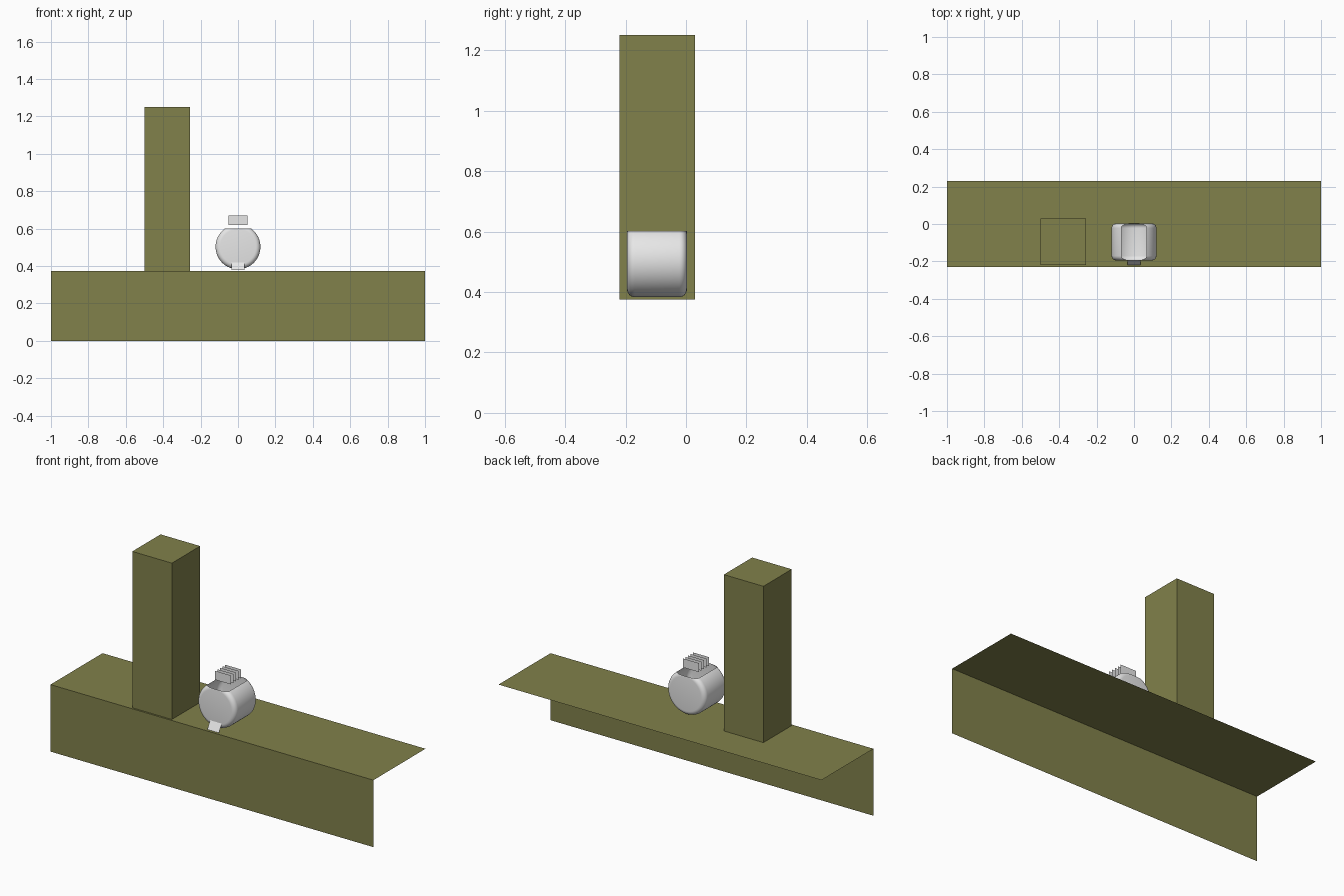
import bpy, bmesh, math

if "Cube" in bpy.data.objects:
    bpy.data.objects.remove(bpy.data.objects["Cube"])


def material(name, rgb):
    m = bpy.data.materials.new(name)
    m.diffuse_color = (*rgb, 1)
    m.use_nodes = True
    m.node_tree.nodes["Principled BSDF"].inputs["Base Color"].default_value = m.diffuse_color
    return m


olive = material("olive", (0.22, 0.22, 0.07))
grey = material("light grey", (0.8, 0.8, 0.8))


def build(name, bm, mat):
    me = bpy.data.meshes.new(name)
    bm.to_mesh(me)
    bm.free()
    me.materials.append(mat)
    ob = bpy.data.objects.new(name, me)
    bpy.context.collection.objects.link(ob)
    return ob


def sheet(bm, pts):
    bm.faces.new([bm.verts.new(p) for p in pts])


# Ledge: front sheet and top sheet, open behind and below
H = 0.375
bm = bmesh.new()
sheet(bm, [(-1, -.23, 0), (1, -.23, 0), (1, -.23, H), (-1, -.23, H)])
sheet(bm, [(-1, -.23, H), (1, -.23, H), (1, .23, H), (-1, .23, H)])
bmesh.ops.remove_doubles(bm, verts=bm.verts, dist=1e-5)
build("ledge", bm, olive)

# Post standing on the ledge, without a bottom face
bm = bmesh.new()
bmesh.ops.create_cube(bm, size=1)
for v in bm.verts:
    v.co.x = -0.378 + v.co.x * 0.245
    v.co.y = -0.095 + v.co.y * 0.25
    v.co.z = H + (v.co.z + 0.5) * (1.25 - H)
bm.normal_update()
bmesh.ops.delete(bm, geom=[f for f in bm.faces if f.normal.z < -0.5], context='FACES_ONLY')
build("post", bm, olive)

# Pot: drum lying along y with rounded rims, cut flat and open at the top
R, ROUND, CZ, Y0, Y1, N = 0.12, 0.025, 0.503, -0.195, 0.003, 64
arc = [(ROUND * (1 - math.sin(a)), R - ROUND * (1 - math.cos(a)))
       for a in [math.pi / 2 * (1 - i / 6) for i in range(7)]]
sections = [(Y0 + d, r) for d, r in arc] + [(Y1 - d, r) for d, r in reversed(arc)]
bm = bmesh.new()
rings = [[bm.verts.new((r * math.sin(t), y, CZ + r * math.cos(t)))
          for t in [2 * math.pi * k / N for k in range(N)]] for y, r in sections]
for a, b in zip(rings, rings[1:]):
    for k in range(N):
        bm.faces.new([a[k], a[(k + 1) % N], b[(k + 1) % N], b[k]])
bm.faces.new(rings[0])
bm.faces.new(rings[-1])
bmesh.ops.recalc_face_normals(bm, faces=bm.faces)
bmesh.ops.bisect_plane(bm, geom=bm.verts[:] + bm.edges[:] + bm.faces[:],
                       plane_co=(0, 0, 0.602), plane_no=(0, 0, 1), clear_outer=True)
pot = build("pot", bm, grey)
bpy.context.view_layer.objects.active = pot
pot.select_set(True)
bpy.ops.object.shade_smooth_by_angle(angle=math.radians(40))

# Row of thin upright slats hovering above the opening
bm = bmesh.new()
for i in range(5):
    y = -0.134 + i * 0.0222
    sheet(bm, [(-.05, y, .62), (.05, y, .62), (.05, y, .67), (-.05, y, .67)])
build("slats", bm, grey)

# Small sloping tab at the foot of the front
bm = bmesh.new()
sheet(bm, [(-.036, -.22, .378), (.036, -.22, .378), (.036, -.195, .42), (-.036, -.195, .42)])
build("front_tab", bm, grey)
